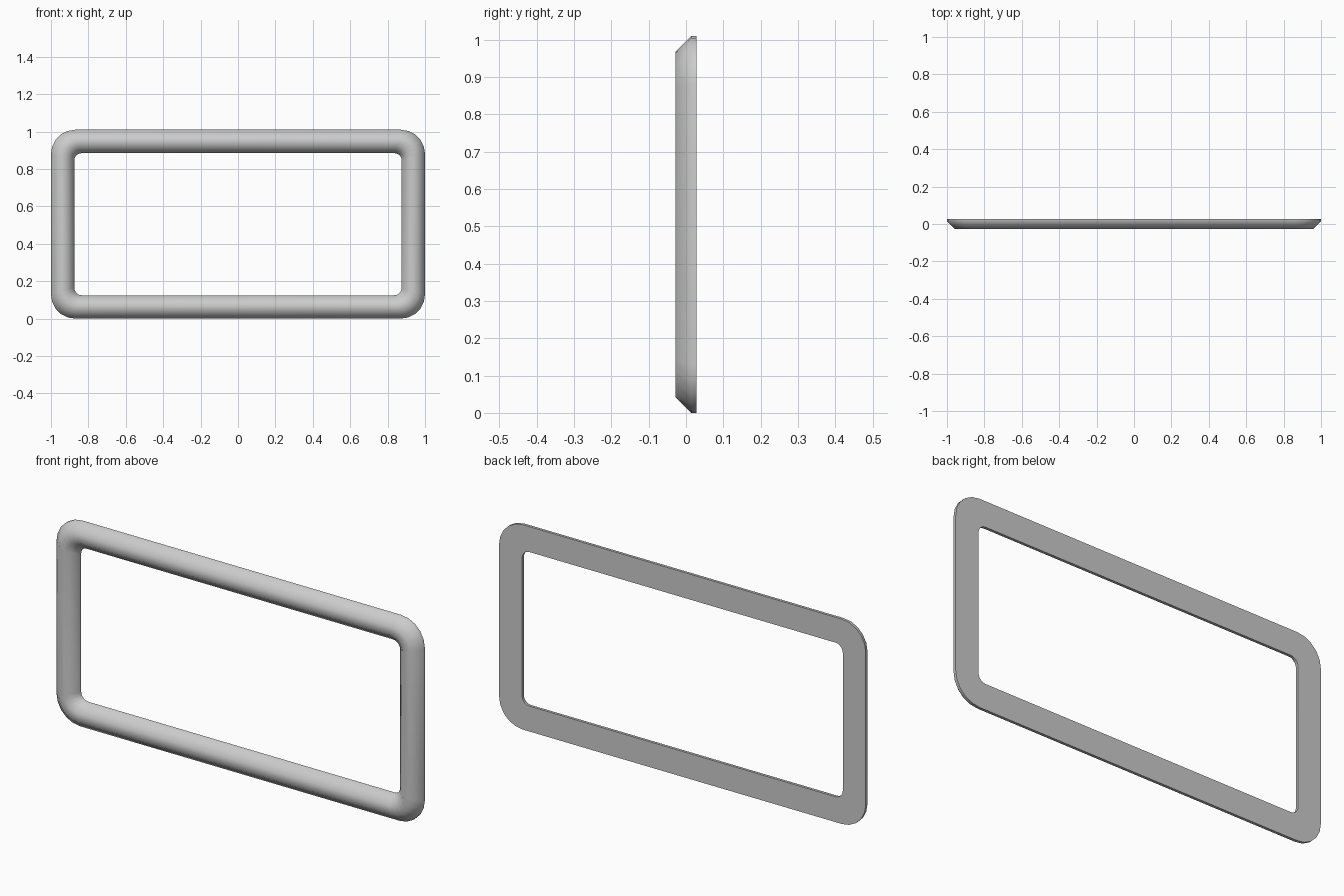
import bpy, bmesh, math

if "Cube" in bpy.data.objects:
    bpy.data.objects.remove(bpy.data.objects["Cube"])

HX, HZ, ZC = 1.0, 0.505, 0.505   # outer half sizes and centre height
STEPS = 5                        # segments per rounded corner

# bar cross-section: (inset from outer edge, y, corner radius)
PROFILE = [
    (0.0, 0.028, 0.13),
    (0.0, 0.014, 0.13),
    (0.042, -0.028, 0.10),
    (0.083, -0.028, 0.07),
    (0.125, 0.014, 0.04),
    (0.125, 0.028, 0.04),
]


def rounded_loop(bm, inset, y, r):
    """Rounded rectangle of vertices in the xz plane."""
    hx, hz = HX - inset, HZ - inset
    verts = []
    for i, (sx, sz) in enumerate([(1, 1), (-1, 1), (-1, -1), (1, -1)]):
        for k in range(STEPS + 1):
            a = math.pi / 2 * (i + k / STEPS)
            verts.append(bm.verts.new((sx * (hx - r) + r * math.cos(a), y,
                                       ZC + sz * (hz - r) + r * math.sin(a))))
    return verts


# rectangular frame: bevelled front, flat back
bm = bmesh.new()
loops = [rounded_loop(bm, *p) for p in PROFILE]
n = len(loops[0])
for a, b in zip(loops, loops[1:] + loops[:1]):
    for i in range(n):
        j = (i + 1) % n
        bm.faces.new((a[i], a[j], b[j], b[i]))
bmesh.ops.recalc_face_normals(bm, faces=bm.faces)
mesh = bpy.data.meshes.new("frame")
bm.to_mesh(mesh)
bm.free()
frame = bpy.data.objects.new("frame", mesh)
bpy.context.collection.objects.link(frame)

# soft front, crisp back edges
bpy.context.view_layer.objects.active = frame
frame.select_set(True)
bpy.ops.object.shade_smooth_by_angle(angle=math.radians(60))
